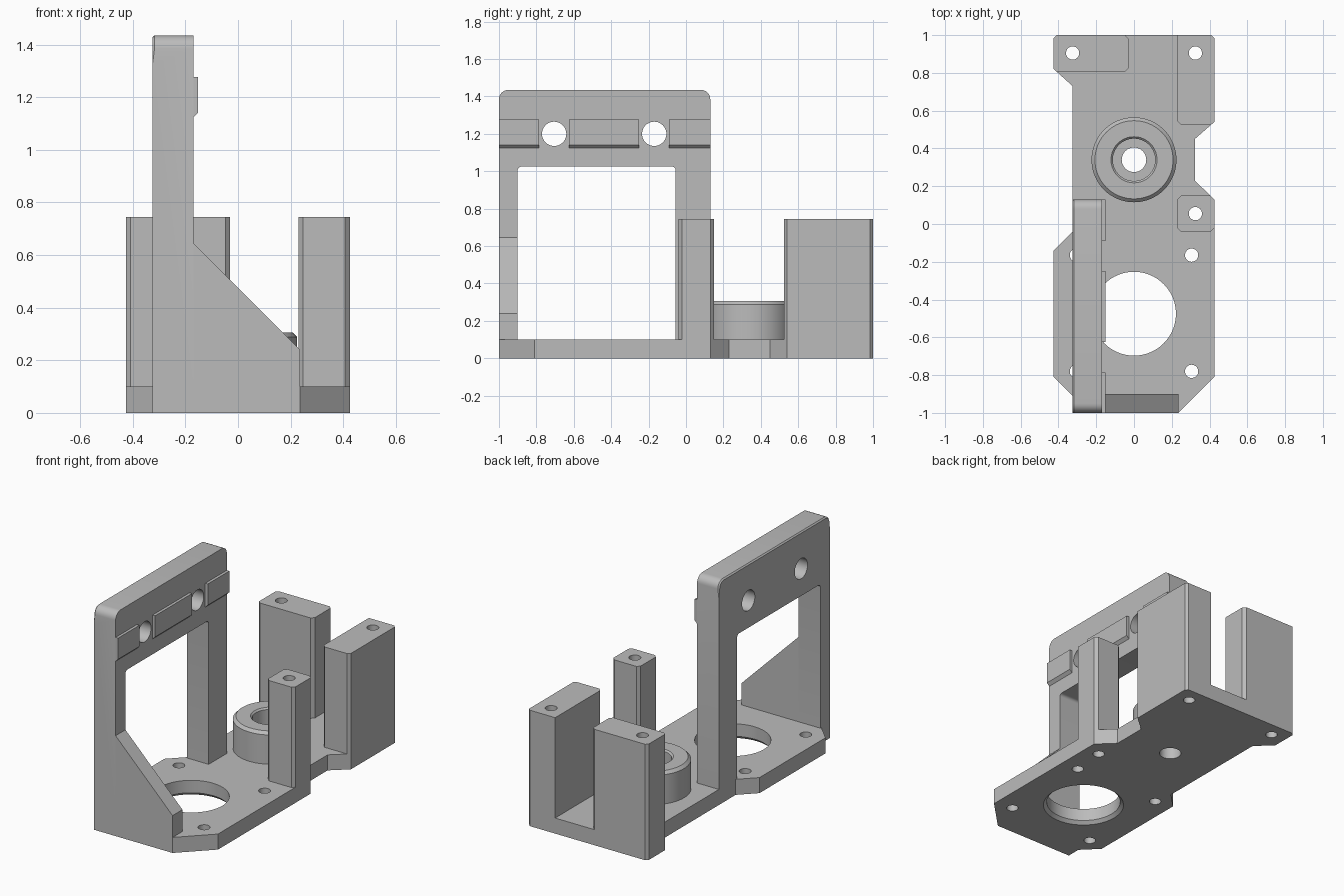
import bpy, bmesh, math
from mathutils import Vector

cube = bpy.data.objects.get("Cube")
if cube:
    bpy.data.objects.remove(cube, do_unlink=True)

grey = bpy.data.materials.new("light grey")
grey.use_nodes = True
grey.diffuse_color = (0.5, 0.5, 0.5, 1)
grey.node_tree.nodes["Principled BSDF"].inputs["Base Color"].default_value = (0.5, 0.5, 0.5, 1)

# Order in which (u, v, depth) maps to (x, y, z) for each extrusion axis
PLACE = {"x": lambda u, v, d: (d, u, v),
         "y": lambda u, v, d: (u, d, v),
         "z": lambda u, v, d: (u, v, d)}


def make(name, bm):
    bmesh.ops.recalc_face_normals(bm, faces=bm.faces)
    mesh = bpy.data.meshes.new(name)
    bm.to_mesh(mesh)
    bm.free()
    mesh.materials.append(grey)
    ob = bpy.data.objects.new(name, mesh)
    bpy.context.collection.objects.link(ob)
    return ob


def prism(name, axis, points, lo, hi, edge_rule=None):
    """Extrude a 2D outline along an axis; optionally chamfer chosen edges."""
    bm = bmesh.new()
    rings = [[bm.verts.new(PLACE[axis](u, v, d)) for u, v in points] for d in (lo, hi)]
    bm.faces.new(rings[0])
    bm.faces.new(rings[1][::-1])
    n = len(points)
    for i in range(n):
        j = (i + 1) % n
        bm.faces.new((rings[0][i], rings[0][j], rings[1][j], rings[1][i]))
    bmesh.ops.recalc_face_normals(bm, faces=bm.faces)
    if edge_rule:
        picked = [e for e in bm.edges if all(edge_rule(v.co) for v in e.verts)]
        bmesh.ops.bevel(bm, geom=picked, offset=0.008, segments=1, affect="EDGES")
    return make(name, bm)


def rounded(corners, steps=6):
    """Outline from (u, v, radius) corners; a zero radius stays sharp."""
    out = []
    for i, (u, v, r) in enumerate(corners):
        p = Vector((u, v))
        if not r:
            out.append((u, v))
            continue
        a = (Vector(corners[i - 1][:2]) - p).normalized() * r
        b = (Vector(corners[(i + 1) % len(corners)][:2]) - p).normalized() * r
        for k in range(steps + 1):
            t = k / steps * math.pi / 2
            out.append(tuple(p + a * (1 - math.sin(t)) + b * (1 - math.cos(t))))
    return out


def circle(u, v, r, n=48):
    return [(u + r * math.cos(2 * math.pi * i / n), v + r * math.sin(2 * math.pi * i / n))
            for i in range(n)]


def lathe(name, profile, x, y, n=64):
    """Spin a closed (radius, z) profile about a vertical axis."""
    bm = bmesh.new()
    rings = [[bm.verts.new((x + r * math.cos(2 * math.pi * i / n),
                            y + r * math.sin(2 * math.pi * i / n), z)) for r, z in profile]
             for i in range(n)]
    m = len(profile)
    for i in range(n):
        a, b = rings[i], rings[(i + 1) % n]
        for k in range(m):
            bm.faces.new((a[k], b[k], b[(k + 1) % m], a[(k + 1) % m]))
    return make(name, bm)


def cut(ob, cutter):
    mod = ob.modifiers.new("hole", "BOOLEAN")
    mod.operation, mod.solver, mod.object = "DIFFERENCE", "EXACT", cutter
    bpy.context.view_layer.objects.active = ob
    bpy.ops.object.modifier_apply(modifier=mod.name)
    bpy.data.objects.remove(cutter, do_unlink=True)


def drill(ob, axis, u, v, r, lo=-0.1, hi=2):
    cut(ob, prism("cutter", axis, circle(u, v, r), lo, hi))


PLATE, TOWER, SCREW = 0.1, 0.745, 0.035
parts = []

# Base plate with notched outline
right = [(0.41, 1), (0.425, 0.985), (0.425, 0.54), (0.322, 0.45), (0.322, 0.23),
         (0.425, 0.13), (0.425, -0.81), (0.235, -1)]
left = [(-0.325, -1), (-0.325, -0.91), (-0.425, -0.81), (-0.425, -0.14), (-0.325, -0.04),
        (-0.325, 0.73), (-0.425, 0.82), (-0.425, 0.985), (-0.41, 1)]
base = prism("base_plate", "z", right + left, 0, PLATE)
parts.append(base)

# Motor opening with a chamfered lower rim, and its four screw holes
cut(base, lathe("cutter", [(0.0001, -0.02), (0.262, -0.02), (0.222, 0.02), (0.222, 0.2),
                           (0.0001, 0.2)], 0, -0.475))
drill(base, "z", 0, -0.475, 0.05)
for x in (-0.305, 0.305):
    for y in (-0.165, -0.78):
        drill(base, "z", x, y, SCREW)
drill(base, "z", 0, 0.34, 0.065)

# Bearing boss
parts.append(lathe("bearing_boss", [(0.225, PLATE), (0.225, 0.288), (0.207, 0.306),
                                    (0.122, 0.306), (0.112, 0.296), (0.112, PLATE)], 0, 0.34))

# Mounting towers with clipped corners, each drilled through with the plate
c = 0.018
towers = {
    "back_left_tower": ([(0.23, 1), (0.23, 0.525 + c), (0.23 + c, 0.525), (0.408, 0.525),
                         (0.425, 0.54), (0.425, 0.985), (0.41, 1)], (0.325, 0.905)),
    "back_right_tower": ([(-0.03, 1 - c), (-0.03, 0.805 + c), (-0.03 - c, 0.805), (-0.408, 0.805),
                          (-0.425, 0.82), (-0.425, 0.985), (-0.41, 1), (-0.03 - c, 1)],
                         (-0.325, 0.905)),
    "middle_left_tower": ([(0.23, 0.15 - c), (0.23, -0.04 + c), (0.23 + c, -0.04),
                           (0.425 - c, -0.04), (0.425, -0.04 + c), (0.425, 0.13),
                           (0.405, 0.15), (0.23 + c, 0.15)], (0.325, 0.055)),
}
for name, (outline, (x, y)) in towers.items():
    tower = prism(name, "z", outline, PLATE, TOWER)
    for ob in (tower, base):
        drill(ob, "z", x, y, SCREW)
    parts.append(tower)

# Upright frame around a window, with two clamp holes
y0, y1, top = -1, 0.13, 1.435
frame = prism("upright_frame", "x",
              rounded([(y0, PLATE, 0), (y0, top, 0.05), (y1, top, 0.05), (y1, PLATE, 0),
                       (-0.055, PLATE, 0), (-0.055, 1.025, 0.02), (-0.9, 1.025, 0.02),
                       (-0.9, PLATE, 0)]), -0.325, -0.17,
              lambda p: p.x < -0.3 and p.z > PLATE + 0.01
              and (p.z > 1.1 or p.y > 0.1 or p.y < -0.95))
for y in (-0.705, -0.17):
    drill(frame, "x", y, 1.2, 0.065, -0.5, 0.5)
parts.append(frame)

# Raised pads between the clamp holes
pad = [(-0.17, 1.277), (-0.152, 1.277), (-0.152, 1.141), (-0.17, 1.123)]
for name, a, b in (("front_pad", y0, -0.785), ("middle_pad", -0.625, -0.25),
                   ("back_pad", -0.09, y1)):
    parts.append(prism(name, "y", pad, a, b))

# Sloped brace at the front
parts.append(prism("front_brace", "y", [(-0.17, PLATE), (0.235, PLATE), (0.235, 0.24),
                                        (-0.17, 0.645)], -1, -0.9))

# Smooth curved walls, keep hard edges
bpy.ops.object.select_all(action="DESELECT")
for ob in parts:
    ob.select_set(True)
bpy.context.view_layer.objects.active = base
bpy.ops.object.shade_smooth_by_angle(angle=math.radians(30))
